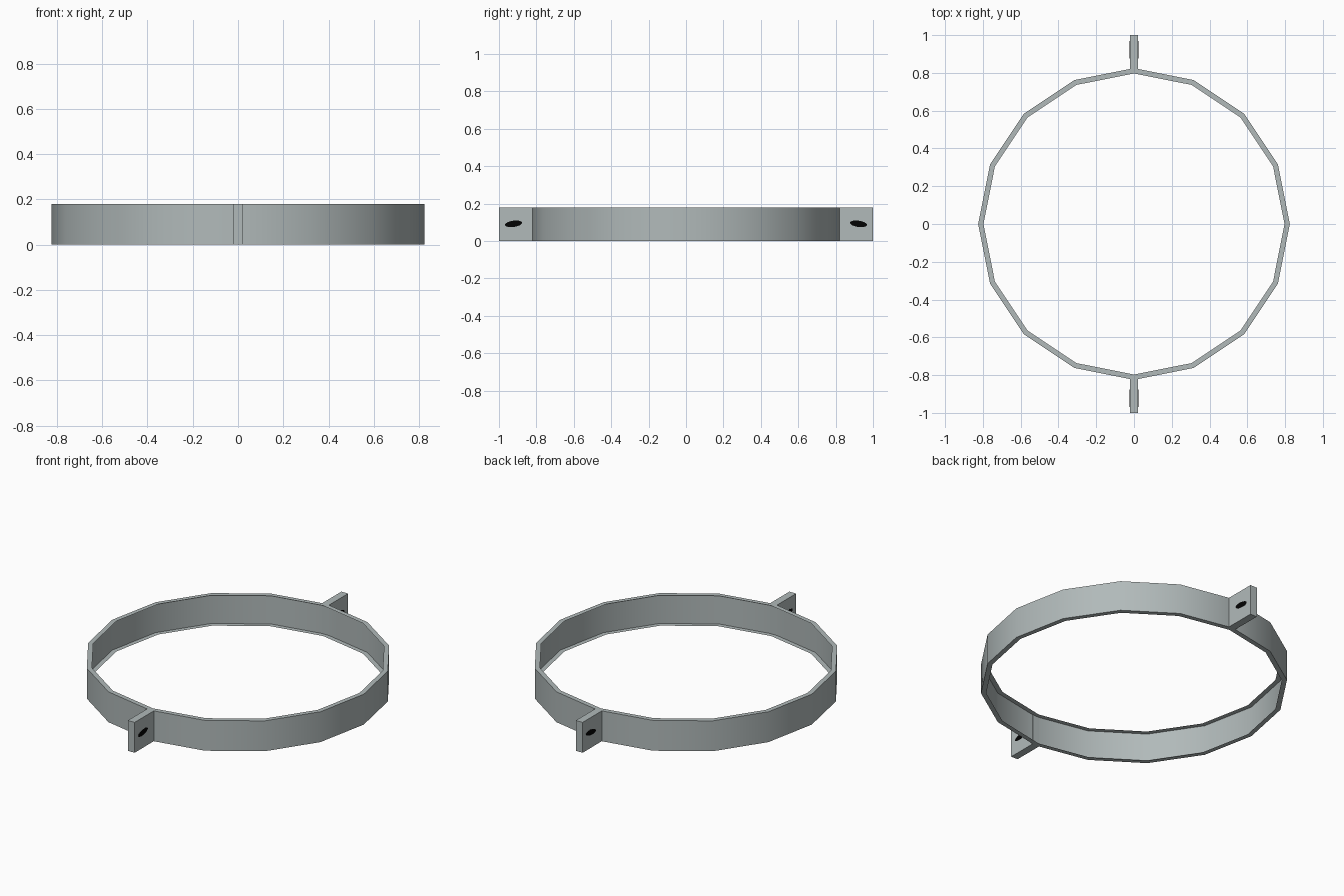
import bpy, bmesh, math

if "Cube" in bpy.data.objects:
    bpy.data.objects.remove(bpy.data.objects["Cube"])

SIDES, R_OUT, R_IN, HEIGHT = 16, 0.825, 0.797, 0.18


def material(name, rgb):
    m = bpy.data.materials.new(name)
    m.diffuse_color = (*rgb, 1)
    m.use_nodes = True
    m.node_tree.nodes["Principled BSDF"].inputs["Base Color"].default_value = m.diffuse_color
    return m


steel = material("grey steel", (0.44, 0.49, 0.49))
black = material("black slot", (0.001, 0.001, 0.001))


def add_object(name, bm, mat):
    mesh = bpy.data.meshes.new(name)
    bm.to_mesh(mesh)
    bm.free()
    mesh.materials.append(mat)
    ob = bpy.data.objects.new(name, mesh)
    bpy.context.collection.objects.link(ob)
    return ob


# Sixteen-sided band: thin outer wall with a lip turned inward at top and bottom
bm = bmesh.new()
section = [(R_IN, 0), (R_OUT, 0), (R_OUT, HEIGHT), (R_IN, HEIGHT)]
loops = []
for i in range(SIDES):
    a = 2 * math.pi * i / SIDES
    loops.append([bm.verts.new((r * math.cos(a), r * math.sin(a), z)) for r, z in section])
for i in range(SIDES):
    p, q = loops[i], loops[(i + 1) % SIDES]
    for k in range(3):
        bm.faces.new((p[k], q[k], q[k + 1], p[k + 1]))
band = add_object("clamp_band", bm, steel)
bpy.context.view_layer.objects.active = band
band.select_set(True)
bpy.ops.object.shade_smooth_by_angle(angle=math.radians(30))

for side, label in ((-1, "front"), (1, "back")):
    # Mounting tab
    bm = bmesh.new()
    bmesh.ops.create_cube(bm, size=1)
    for v in bm.verts:
        v.co = (v.co.x * 0.044, side * (0.91 + v.co.y * 0.18), (v.co.z + 0.5) * HEIGHT)
    bmesh.ops.recalc_face_normals(bm, faces=bm.faces)
    add_object(label + "_tab", bm, steel)

    # Dark slanted slot marking on both faces of the tab
    for face, end in ((-1, "left"), (1, "right")):
        bm = bmesh.new()
        ring = []
        for i in range(16):
            a = 2 * math.pi * i / 16
            u, w = 0.046 * math.cos(a), 0.017 * math.sin(a)
            z = 0.092 + w - face * 0.12 * u
            ring.append(bm.verts.new((face * 0.0225, side * (0.922 + u), z)))
        cap = bm.faces.new(ring)
        out = bmesh.ops.extrude_face_region(bm, geom=[cap])
        for v in out["geom"]:
            if isinstance(v, bmesh.types.BMVert):
                v.co.x = face * 0.021
        bmesh.ops.recalc_face_normals(bm, faces=bm.faces)
        add_object(f"{label}_slot_{end}", bm, black)
